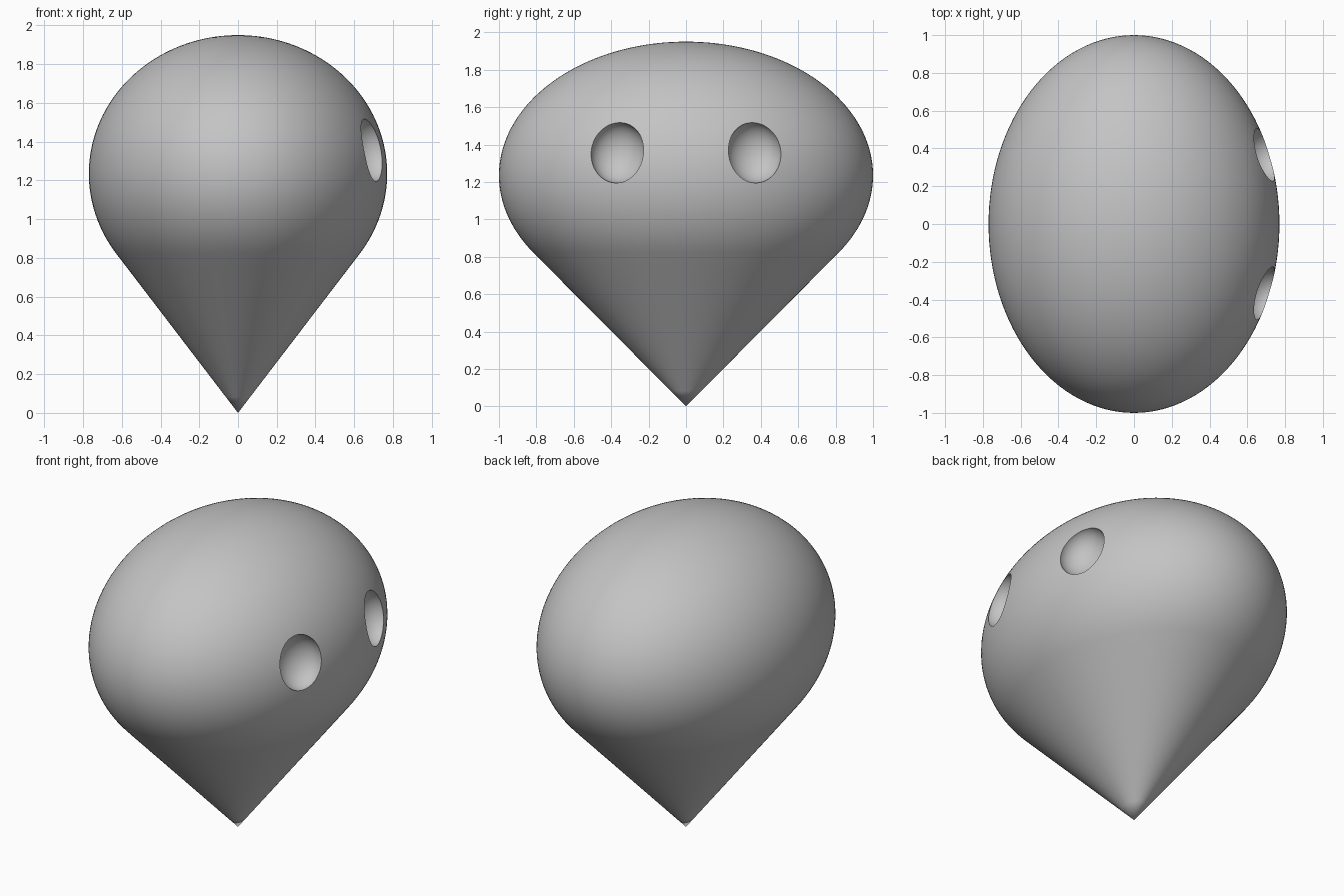
import bpy
import bmesh
from math import sin, cos, asin, pi, sqrt
from mathutils import Vector, Matrix

cube = bpy.data.objects.get("Cube")
if cube:
    bpy.data.objects.remove(cube, do_unlink=True)

RX, RY, RZ = 0.77, 1.0, 0.715   # radii of the oval head
CENTRE = 1.235                  # height of its widest ring
SEGMENTS, ARC_STEPS, CONE_STEPS = 128, 56, 10

grey = bpy.data.materials.new("plain grey")
grey.use_nodes = True
colour = (0.55, 0.55, 0.55, 1)
grey.diffuse_color = colour
grey.node_tree.nodes["Principled BSDF"].inputs["Base Color"].default_value = colour


def make_object(name, bm):
    mesh = bpy.data.meshes.new(name)
    bmesh.ops.recalc_face_normals(bm, faces=bm.faces)
    bm.to_mesh(mesh)
    bm.free()
    obj = bpy.data.objects.new(name, mesh)
    bpy.context.collection.objects.link(obj)
    mesh.materials.append(grey)
    return obj


# Body: a pointed cone running tangentially into an oval dome
start = -asin(RZ / CENTRE)
tangent = (cos(start), CENTRE + RZ * sin(start))
profile = [(tangent[0] * i / CONE_STEPS, tangent[1] * i / CONE_STEPS)
           for i in range(CONE_STEPS)]
for i in range(ARC_STEPS + 1):
    a = start + (pi / 2 - start) * i / ARC_STEPS
    profile.append((cos(a), CENTRE + RZ * sin(a)))

bm = bmesh.new()
verts = [bm.verts.new((r, 0, z)) for r, z in profile]
edges = [bm.edges.new(pair) for pair in zip(verts, verts[1:])]
bmesh.ops.spin(bm, geom=verts + edges, cent=(0, 0, 0), axis=(0, 0, 1),
               angle=2 * pi, steps=SEGMENTS)
bmesh.ops.remove_doubles(bm, verts=bm.verts, dist=0.0005)
bmesh.ops.scale(bm, verts=bm.verts, vec=(RX, RY, 1))
body = make_object("pointed_body", bm)
bpy.context.view_layer.objects.active = body
body.select_set(True)

# Eye sockets: two oval hollows sunk along the surface normal
for side in (-1, 1):
    y, dz = 0.37 * side, 0.125
    x = RX * sqrt(1 - (y / RY) ** 2 - (dz / RZ) ** 2)
    normal = Vector((x / RX ** 2, y / RY ** 2, dz / RZ ** 2)).normalized()
    spot = Vector((x, y, CENTRE + dz)) - normal * 0.012
    place = (Matrix.Translation(spot)
             @ normal.to_track_quat('Z', 'Y').to_matrix().to_4x4()
             @ Matrix.Diagonal((0.147, 0.165, 0.12, 1)))
    bm = bmesh.new()
    bmesh.ops.create_uvsphere(bm, u_segments=48, v_segments=32, radius=1, matrix=place)
    cutter = make_object("socket_cutter", bm)
    cutter.hide_render = True
    cut = body.modifiers.new("socket", 'BOOLEAN')
    cut.operation = 'DIFFERENCE'
    cut.solver = 'EXACT'
    cut.object = cutter
    bpy.ops.object.modifier_apply(modifier=cut.name)
    bpy.data.objects.remove(cutter, do_unlink=True)

bpy.ops.object.shade_smooth_by_angle(angle=pi / 6)
